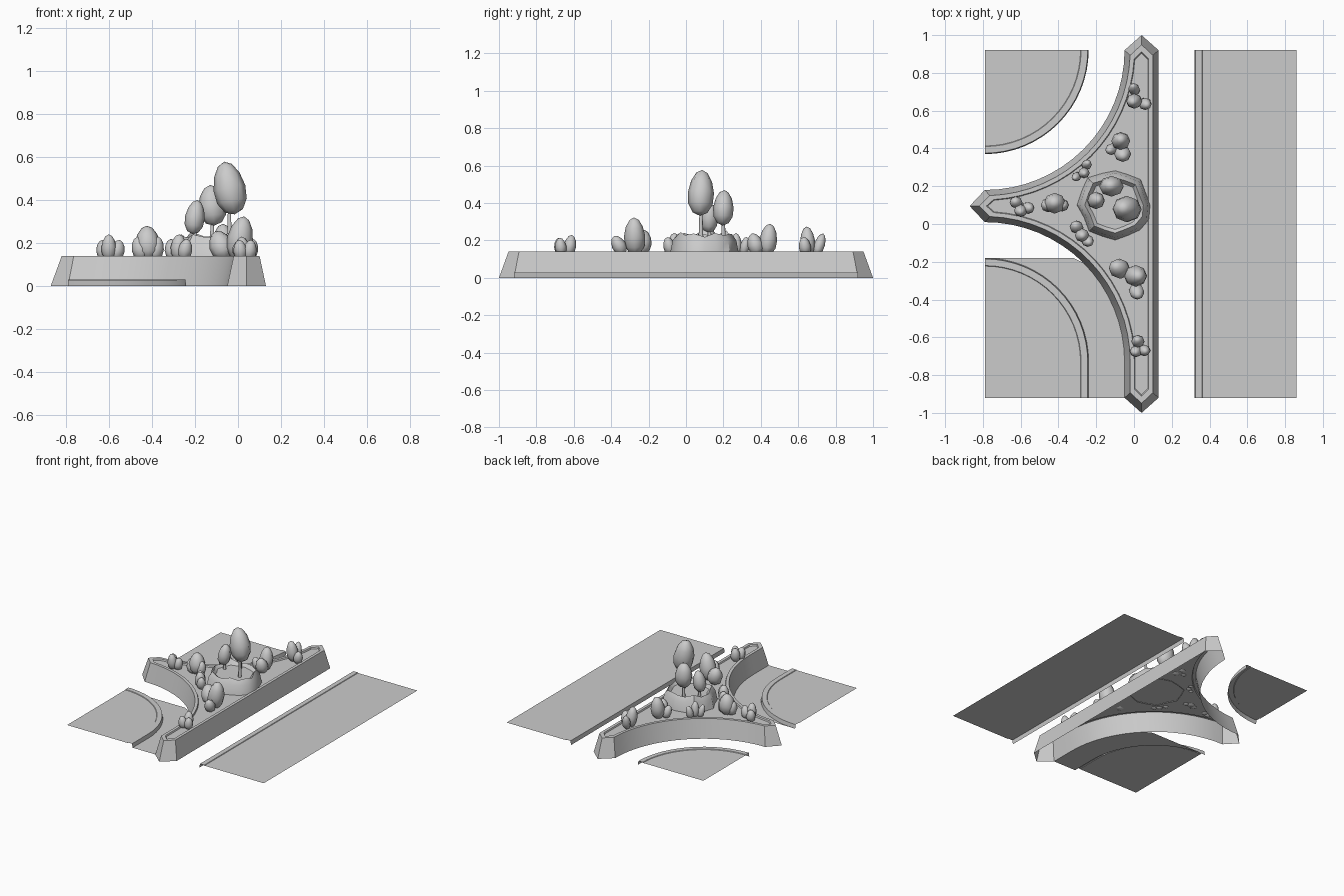
import bpy, bmesh, math, random
from mathutils import Matrix, Vector

if "Cube" in bpy.data.objects:
    bpy.data.objects.remove(bpy.data.objects["Cube"])

random.seed(4)


def finish(name, bm, smooth=None):
    me = bpy.data.meshes.new(name)
    bmesh.ops.recalc_face_normals(bm, faces=bm.faces)
    bm.to_mesh(me)
    bm.free()
    ob = bpy.data.objects.new(name, me)
    bpy.context.collection.objects.link(ob)
    if smooth:
        me.shade_smooth()
        bpy.context.view_layer.objects.active = ob
        bpy.ops.object.select_all(action='DESELECT')
        ob.select_set(True)
        bpy.ops.object.shade_smooth_by_angle(angle=math.radians(smooth))
    return ob


def arc(cx, cy, r, a0, a1, n=16):
    angs = [math.radians(a0 + (a1 - a0) * i / n) for i in range(n + 1)]
    return [(cx + r * math.cos(a), cy + r * math.sin(a)) for a in angs]


def loft(bm, rings, closed=True, cap=False):
    loops = [[bm.verts.new(p) for p in ring] for ring in rings]
    for a, b in zip(loops, loops[1:]):
        n = len(a)
        for i in range(n if closed else n - 1):
            j = (i + 1) % n
            bm.faces.new((a[i], a[j], b[j], b[i]))
    if cap:
        bm.faces.new(loops[-1])
    return loops


# Three-pointed planter outline, inset by d
def outline(d):
    s, t, r = 0.9 * d, 1.7 * d, 0.74 + d
    k = math.degrees(s / r)
    pts = [(0.13 - d, -0.92 + s), (0.13 - d, 0.92 - s), (0.04, 1 - t)]
    pts += arc(-0.79, 0.92, r, -k, -90 + k)
    pts += [(-0.87 + t, 0.095)]
    pts += arc(-0.79, -0.73, r, 90 - k, 0)
    pts += [(-0.05 + d, -0.92 + s), (0.04, -1 + t)]
    return pts


# Planter: sloped walls, flat rim, recessed soil, open underneath
bm = bmesh.new()
loft(bm, [[(x, y, z) for x, y in outline(d)]
          for d, z in ((0, 0), (0.03, 0.14), (0.052, 0.14), (0.056, 0.13))], cap=True)
finish("planter", bm, 30)


# Pavements: curb profile swept along an edge, plus a flat sheet
def pavement(name, path_at, corners):
    bm = bmesh.new()
    rings = [[(x, y, z) for x, y in path_at(d)]
             for d, z in ((0, 0), (0.005, 0.03), (0.04, 0.03), (0.043, 0.026))]
    loops = loft(bm, rings, closed=False)
    bm.faces.new(loops[-1] + [bm.verts.new((x, y, 0.026)) for x, y in corners])
    bmesh.ops.recalc_face_normals(bm, faces=bm.faces)
    return finish(name, bm, 30)


pavement("side_pavement", lambda d: [(0.32 + d, -0.92), (0.32 + d, 0.92)],
         [(0.86, 0.92), (0.86, -0.92)])
pavement("back_corner_pavement", lambda d: arc(-0.79, 0.92, 0.55 - d, 0, -90),
         [(-0.79, 0.92)])
pavement("front_corner_pavement",
         lambda d: [(-0.24 - d, -0.92)] + arc(-0.79, -0.73, 0.55 - d, 0, 90),
         [(-0.79, -0.92)])

# Road sheet filling the gap between front pavement and planter
bm = bmesh.new()
inner = [(-0.24, -0.92)] + arc(-0.79, -0.73, 0.55, 0, 90)
outer = [(-0.05, -0.92)] + [(x, min(y, -0.18)) for x, y in arc(-0.79, -0.73, 0.74, 0, 90)]
loft(bm, [[(x, y, 0.001) for x, y in p] for p in (inner, outer)], closed=False)
finish("road_gap", bm)

# Octagonal raised bed with a ragged edge
bm = bmesh.new()
rings = []
wob = [random.uniform(0.93, 1.07) for _ in range(16)]
for r, z, jag in ((0.195, 0.125, 0), (0.18, 0.20, 0), (0.155, 0.235, 0.018), (0.135, 0.21, 0)):
    ring = []
    for i in range(16):
        a = math.tau * i / 16
        q = r * wob[i] * (1 if i % 2 == 0 else 0.95)
        ring.append((-0.10 + q * math.cos(a), 0.10 + q * math.sin(a),
                     z + jag * random.uniform(-1, 1)))
    rings.append(ring)
loft(bm, rings, cap=True)
finish("raised_bed", bm, 40)


# Egg-shaped foliage blob
def blob(bm, centre, size, lean=(0, 0)):
    rot = Vector((0, 0, 1)).rotation_difference(Vector((lean[0], lean[1], 1))).to_matrix().to_4x4()
    mat = Matrix.Translation(centre) @ rot @ Matrix.Diagonal((*size, 1))
    geo = bmesh.ops.create_uvsphere(bm, u_segments=8, v_segments=6, radius=1)
    for v in geo["verts"]:
        k = 1 - 0.15 * v.co.z
        v.co = mat @ Vector((v.co.x * k, v.co.y * k, v.co.z))


# Trees: x, y, canopy bottom, canopy top, radius x, radius y, lean
for n, x, y, z0, z1, rx, ry, lean in (
        ("tall", -0.04, 0.08, 0.33, 0.58, 0.075, 0.07, -0.2),
        ("middle", -0.12, 0.20, 0.28, 0.47, 0.065, 0.055, -0.1),
        ("small", -0.20, 0.125, 0.24, 0.40, 0.046, 0.046, 0.15)):
    bm = bmesh.new()
    blob(bm, (x, y, (z0 + z1) / 2), (rx, ry, (z1 - z0) / 2), (lean, 0.05))
    finish(n + "_tree_canopy", bm, 60)
    bm = bmesh.new()
    bmesh.ops.create_cone(bm, segments=6, radius1=0.014, radius2=0.008, depth=z0 - 0.14,
                          matrix=Matrix.Translation((x, y, (z0 + 0.20) / 2)))
    finish(n + "_tree_trunk", bm, 60)

# Shrubs: centre, then lobes (x, y, top, radius) leaning away from the centre
shrubs = (
    ((0.02, 0.66), ((0.00, 0.65, 0.275, 0.042), (0.06, 0.635, 0.22, 0.034), (0.00, 0.715, 0.24, 0.03))),
    ((-0.07, 0.42), ((-0.07, 0.44, 0.29, 0.05), (-0.06, 0.37, 0.24, 0.045), (-0.12, 0.395, 0.22, 0.032))),
    ((-0.27, 0.28), ((-0.25, 0.315, 0.22, 0.027), (-0.265, 0.27, 0.24, 0.03), (-0.305, 0.25, 0.22, 0.025))),
    ((-0.41, 0.10), ((-0.42, 0.11, 0.28, 0.058), (-0.455, 0.10, 0.23, 0.04), (-0.38, 0.10, 0.23, 0.036))),
    ((-0.60, 0.09), ((-0.625, 0.115, 0.215, 0.034), (-0.60, 0.07, 0.24, 0.035), (-0.56, 0.085, 0.215, 0.034))),
    ((-0.28, -0.05), ((-0.305, -0.015, 0.22, 0.036), (-0.275, -0.06, 0.24, 0.038), (-0.245, -0.09, 0.22, 0.033))),
    ((-0.02, -0.27), ((-0.08, -0.235, 0.26, 0.055), (0.01, -0.275, 0.325, 0.06), (0.015, -0.36, 0.23, 0.04))),
    ((0.03, -0.65), ((0.02, -0.62, 0.23, 0.035), (0.055, -0.67, 0.215, 0.032), (0.01, -0.675, 0.215, 0.032))))
for i, ((cx, cy), lobes) in enumerate(shrubs):
    bm = bmesh.new()
    for x, y, top, r in lobes:
        lx, ly = (x - cx) * 6, (y - cy) * 6
        blob(bm, (x, y, (top + 0.12) / 2), (r, r * 0.95, (top - 0.12) / 2), (lx, ly))
    finish(f"shrub_{i + 1}", bm, 60)
